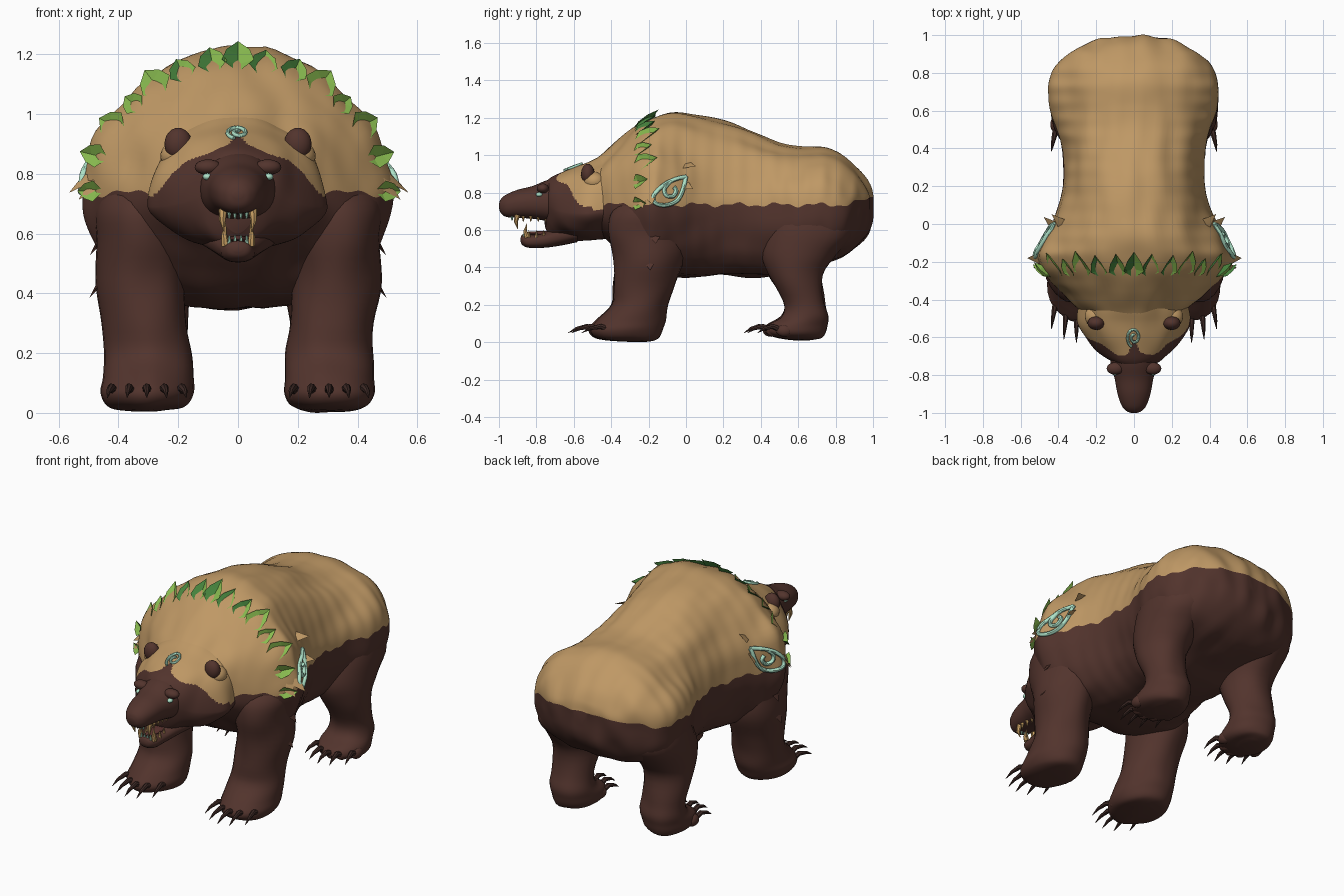
import bpy, bmesh, math
from mathutils import Vector, noise
from mathutils.bvhtree import BVHTree

if "Cube" in bpy.data.objects:
    bpy.data.objects.remove(bpy.data.objects["Cube"])


def material(name, rgb):
    m = bpy.data.materials.new(name)
    m.diffuse_color = (*rgb, 1)
    m.use_nodes = True
    m.node_tree.nodes["Principled BSDF"].inputs["Base Color"].default_value = m.diffuse_color
    return m


BROWN = material("dark brown fur", (0.085, 0.034, 0.026))
TAN = material("tan fur", (0.52, 0.315, 0.13))
CLAW = material("claw brown", (0.05, 0.024, 0.02))
LEAF = material("leaf green", (0.25, 0.50, 0.08))
DEEP = material("deep green", (0.06, 0.22, 0.045))
TEAL = material("pale teal", (0.42, 0.76, 0.58))
FANG = material("fang tan", (0.60, 0.36, 0.13))
MOUTH = material("mouth red", (0.11, 0.035, 0.03))


def finish(name, bm, mats, rule=None, smooth=True, angle=45):
    bmesh.ops.recalc_face_normals(bm, faces=bm.faces)
    if rule:
        for f in bm.faces:
            f.material_index = int(rule(f.calc_center_median()))
    me = bpy.data.meshes.new(name)
    bm.to_mesh(me)
    bm.free()
    for m in mats:
        me.materials.append(m)
    ob = bpy.data.objects.new(name, me)
    bpy.context.collection.objects.link(ob)
    if smooth:
        bpy.ops.object.select_all(action='DESELECT')
        ob.select_set(True)
        bpy.context.view_layer.objects.active = ob
        bpy.ops.object.shade_smooth_by_angle(angle=math.radians(angle))
    return ob


def spline(rows, steps):
    """Catmull-Rom interpolation of the section rows."""
    out = []
    for i in range(len(rows) - 1):
        a, b = rows[max(i - 1, 0)], rows[i]
        c, d = rows[i + 1], rows[min(i + 2, len(rows) - 1)]
        for s in range(steps):
            t = s / steps
            out.append([0.5 * (2 * q + (r - p) * t + (2 * p - 5 * q + 4 * r - u) * t * t
                               + (3 * q - p - 3 * r + u) * t ** 3)
                        for p, q, r, u in zip(a, b, c, d)])
    return out + [list(rows[-1])]


def spow(v, e):
    return math.copysign(abs(v) ** e, v)


def loft(name, rings, mats, rule=None, rough=0.0):
    bm = bmesh.new()
    loops = [[bm.verts.new(p) for p in ring] for ring in rings]
    n = len(loops[0])
    for a, b in zip(loops, loops[1:]):
        for i in range(n):
            bm.faces.new((a[i], a[(i + 1) % n], b[(i + 1) % n], b[i]))
    bm.faces.new(loops[0])
    bm.faces.new(loops[-1])
    if rough:
        bmesh.ops.recalc_face_normals(bm, faces=bm.faces)
        bm.normal_update()
        for v in bm.verts:
            v.co += v.normal * rough * noise.noise(Vector((v.co.x * 10, v.co.y * 4, v.co.z * 6)))
    return finish(name, bm, mats, rule)


def lengthwise(rows, steps, n, low=0.85, high=1.0, wave=lambda y: 0):
    """Rings along y from rows of (y, half width, top, bottom, height of widest point)."""
    rings = []
    for y, w, t, b, m in spline(rows, steps):
        m += wave(y)
        ring = []
        for i in range(n):
            a = 2 * math.pi * i / n
            c, s = math.cos(a), math.sin(a)
            ring.append((w * spow(c, 1.0 if s > 0 else low), y,
                         m + ((t - m) * spow(s, high) if s > 0 else (m - b) * spow(s, low))))
        rings.append(ring)
    return rings


def upright(rows, side, steps=4, n=28):
    """Rings along z from rows of (z, x, y, x radius, y radius)."""
    return [[(side * (x + rx * math.cos(2 * math.pi * i / n)), y + ry * math.sin(2 * math.pi * i / n), z)
             for i in range(n)] for z, x, y, rx, ry in spline(rows, steps)]


def tube(name, pts, radii, mat, n=7):
    """Round tube with a radius for each point."""
    pts = [Vector(p) for p in pts]
    rings = []
    for i, p in enumerate(pts):
        d = (pts[min(i + 1, len(pts) - 1)] - pts[max(i - 1, 0)]).normalized()
        u = d.cross(Vector((0.93, 0.2, 0.31))).normalized()
        v = d.cross(u)
        rings.append([p + radii[i] * (u * math.cos(2 * math.pi * k / n) + v * math.sin(2 * math.pi * k / n))
                      for k in range(n)])
    return loft(name, rings, [mat])


def ellipsoid(name, loc, size, mat):
    bm = bmesh.new()
    bmesh.ops.create_uvsphere(bm, u_segments=20, v_segments=12, radius=1)
    for v in bm.verts:
        v.co = Vector(loc) + Vector([a * b for a, b in zip(v.co, size)])
    return finish(name, bm, [mat])


def tufts(name, items, mat):
    """Broad fur spikes from (position, direction, surface normal, length, width)."""
    bm = bmesh.new()
    for pos, d, nor, length, width in items:
        p, d, nor = Vector(pos), Vector(d).normalized(), Vector(nor).normalized()
        s = d.cross(nor).normalized() * width
        base = p - d * length * 0.6 - nor * 0.012
        q = [bm.verts.new(c) for c in (base + s, base + nor * 0.02, base - s, base - nor * 0.03)]
        tip = bm.verts.new(p + d * length)
        for i in range(4):
            bm.faces.new((q[i], q[(i + 1) % 4], tip))
        bm.faces.new(q)
    return finish(name, bm, [mat], angle=70)


# Body, tan above a ragged hem that runs along the widest line
def hem(y):
    return 0.009 * math.sin(y * 29) + 0.006 * math.sin(y * 71) + 0.35 * max(0, y - .88)


M = .735
body = loft("body", lengthwise([
    (-.53, .19, .95, .64, M), (-.45, .29, 1.0, .575, M), (-.35, .395, 1.085, .49, M),
    (-.26, .475, 1.16, .41, M), (-.17, .52, 1.205, .37, M), (-.07, .475, 1.23, .355, M),
    (.05, .415, 1.215, .35, M), (.2, .375, 1.185, .36, M), (.35, .375, 1.135, .35, M),
    (.5, .405, 1.065, .36, M), (.62, .445, 1.04, .40, M), (.75, .45, 1.037, .43, M),
    (.85, .41, .995, .46, M), (.93, .31, .915, .52, M), (.98, .18, .835, .60, M),
    (.998, .04, .78, .70, M)], 10, 96, .78, 1.1, hem), [BROWN, TAN],
    lambda c: c.z > M + hem(c.y), 0.016)

# Head with a dark face mask
MASK = [(0, .935), (.03, .90), (.1, .868), (.17, .845), (.22, .80), (.27, .735), (.4, .67)]


def mask(c):
    x = abs(c.x)
    for (a, za), (b, zb) in zip(MASK, MASK[1:]):
        if a <= x <= b:
            line = za + (zb - za) * (x - a) / (b - a)
    if c.y > -0.5:
        line = min(line, 0.71)
    return c.z > line


head = loft("head", lengthwise([
    (-.28, .26, 1.03, .55, .72), (-.42, .29, 1.005, .55, .70), (-.52, .30, .965, .54, .69),
    (-.60, .262, .94, .54, .69), (-.67, .20, .91, .55, .70), (-.72, .145, .885, .56, .72),
    (-.75, .08, .86, .60, .75)], 15, 144, 1.2), [BROWN, TAN], mask, 0.012)

# Snout, nose and jaw
loft("snout", lengthwise([
    (-.62, .13, .885, .62, .75), (-.73, .125, .87, .645, .75), (-.82, .102, .835, .66, .75),
    (-.90, .087, .815, .665, .745), (-.96, .066, .79, .67, .735), (-.99, .04, .765, .69, .73),
    (-1.0, .015, .74, .72, .73)], 5, 32), [BROWN])
loft("lower_jaw", lengthwise([
    (-.58, .13, .64, .535, .59), (-.68, .09, .62, .515, .57), (-.76, .065, .585, .505, .55),
    (-.84, .055, .575, .505, .54), (-.875, .04, .575, .52, .55), (-.885, .012, .555, .54, .547)],
    4, 24), [BROWN])
ellipsoid("mouth_back", (0, -.70, .63), (.07, .035, .06), MOUTH)
ellipsoid("tongue", (0, -.77, .582), (.035, .09, .012), MOUTH)

# Teeth
for s in (-1, 1):
    tube("upper_fang", [(s * .05, -.90, .68), (s * .052, -.91, .645), (s * .047, -.90, .605)],
         [.015, .011, .001], FANG)
    tube("lower_fang", [(s * .043, -.85, .56), (s * .046, -.86, .595), (s * .042, -.85, .635)],
         [.014, .010, .001], FANG)
    for k in range(4):
        y = -.87 + k * .04
        tube("upper_tooth", [(s * .055, y, .675), (s * .055, y, .643)], [.011, .001], FANG)
        tube("lower_tooth", [(s * .045, y + .03, .56), (s * .045, y + .03, .60)], [.010, .001], FANG)
    for k in range(2):
        x = s * (.01 + k * .019)
        tube("upper_incisor", [(x, -.93, .68), (x, -.93, .65)], [.009, .003], TEAL)
        tube("lower_incisor", [(x, -.865, .56), (x, -.865, .593)], [.008, .003], TEAL)

# Eyes, brows and ears
for s in (-1, 1):
    ellipsoid("eye", (s * .102, -.785, .79), (.016, .018, .012), TEAL)
    ellipsoid("brow", (s * .10, -.765, .822), (.045, .032, .026), BROWN)
    ellipsoid("ear_base", (s * .20, -.49, .86), (.06, .06, .05), TAN)
    ellipsoid("ear", (s * .20, -.525, .90), (.046, .036, .054), BROWN)

# Legs and claws
FRONT = [(.76, .32, -.19, .13, .16), (.68, .325, -.205, .155, .20), (.58, .325, -.21, .155, .20),
         (.45, .328, -.20, .15, .185), (.3, .315, -.225, .143, .162), (.2, .302, -.245, .147, .15),
         (.12, .302, -.29, .15, .185), (.07, .305, -.32, .155, .195), (.03, .305, -.32, .14, .175),
         (.012, .305, -.305, .11, .13), (.004, .305, -.295, .05, .06)]
BACK = [(.8, .27, .68, .14, .17), (.6, .285, .665, .16, .235), (.47, .295, .605, .15, .20),
        (.36, .30, .585, .135, .145), (.22, .30, .63, .125, .11), (.14, .30, .635, .13, .125),
        (.09, .30, .59, .135, .165), (.05, .30, .58, .13, .165), (.025, .30, .60, .10, .125),
        (.016, .30, .61, .05, .06)]
for s in (-1, 1):
    for part, rows, toe, size in (("front", FRONT, -.475, 1.0), ("back", BACK, .435, .8)):
        loft(part + "_leg", upright(rows, s), [BROWN], rough=0.012)
        for k in range(-2, 3):
            x, y = s * (.305 + k * .054), toe + .018 * k * k
            fan = s * k * .012
            ellipsoid(part + "_toe", (x, y + .02, .062), (.03, .045, .033), BROWN)
            tube(part + "_claw", [(x, y - .005, .068), (x + fan * .4, y - .055 * size, .085),
                 (x + fan * .8, y - .11 * size, .073), (x + fan, y - .155 * size, .05)],
                 [.017, .014, .009, .001], CLAW)

tree = BVHTree.FromObject(body, bpy.context.evaluated_depsgraph_get())


def on_side(s, y, z):
    hit, nor, _, _ = tree.ray_cast(Vector((2 * s, y, z)), Vector((-s, 0, 0)))
    return hit, nor


# Fur clumps: shoulder cape fringe and legs
cape, dark = [], []
for s in (-1, 1):
    for y, z, ln, down in ((-.24, .77, .075, -.7), (-.19, .79, .08, -.55), (-.01, .84, .07, -.25),
                           (.0, .95, .075, -.1)):
        p, nor = on_side(s, y, z)
        cape.append((p, (s * .6, .6 if y > -.1 else .1, down), nor, ln, .06))
    for x, y, z in ((.455, -.2, .74), (.455, -.17, .60), (.455, -.2, .46)):
        dark.append((Vector((s * x, y, z)), (s * .45, .1, -.8), (s, 0, .4), .085, .085))
tufts("tan_fur_clumps", cape, TAN)
tufts("brown_fur_clumps", dark, BROWN)

# Leaf collar: cupped leaves, two-tone near the spine and light lower down
bm = bmesh.new()
for x, z, size in ((0, 1.20, 1.15), (.09, 1.20, 1.05), (.19, 1.15, 1), (.275, 1.095, 1.2), (.345, 1.02, .85),
                   (.42, .945, 1.1), (.485, .835, .85), (.47, .70, .75)):
    for s in ((1,) if x == 0 else (-1, 1)):
        out = Vector((s * x, 0, (z - .72) * .9 + .02)).normalized()
        d = (out * .6 + Vector((0, .8 if z > .9 else .5, 0))).normalized()
        hit, nor, _, _ = tree.ray_cast(Vector((0, -.285, .74)) + out * 2, -out)
        side = d.cross(out).normalized() * .047 * size
        up = side.cross(d).normalized() * .014
        b = hit - out * .006
        rim = ((.045, 1), (.095, .72))
        left = [bm.verts.new(b + d * a * size + side * w + up) for a, w in rim]
        right = [bm.verts.new(b + d * a * size - side * w + up) for a, w in rim]
        ridge = [bm.verts.new(b + d * a * size - up * .5) for a, w in rim]
        keel = [bm.verts.new(b + d * a * size - up * 1.3) for a, w in rim]
        root, tip = bm.verts.new(b), bm.verts.new(b + d * .15 * size)
        shade = 1 if x < .25 else 0
        for edge, mid, i in ((left, ridge, 0), (right, ridge, shade), (left, keel, shade), (right, keel, 1)):
            for f in ((root, edge[0], mid[0]), (edge[0], edge[1], mid[1], mid[0]), (edge[1], tip, mid[1])):
                bm.faces.new(f).material_index = i
finish("leaf_collar", bm, [LEAF, DEEP], smooth=False)

# Swirls on the shoulders and forehead
DROP = [(.0, .885), (-.055, .872), (-.12, .84), (-.172, .785), (-.165, .745), (-.11, .732), (-.05, .755),
        (-.018, .81), (.0, .885)]
CURL = [(-.085, .86), (-.115, .82), (-.105, .785), (-.07, .78), (-.052, .81), (-.065, .83)]
for s in (-1, 1):
    for line in (DROP, CURL):
        pts = [on_side(s, y, z)[0] + Vector((s * .008, 0, 0)) for y, z in spline(line, 4)]
        tube("shoulder_swirl", pts, [.0115] * len(pts), TEAL, 8)
top = BVHTree.FromObject(head, bpy.context.evaluated_depsgraph_get())
pts = []
for i in range(36):
    a, r = 1.2 + i * .27, .008 + i / 35 * .030
    p = Vector((r * math.cos(a), -.60 + 1.4 * r * math.sin(a), 2))
    pts.append(top.ray_cast(p, Vector((0, 0, -1)))[0] + Vector((0, 0, .005)))
tube("forehead_swirl", pts, [.0075] * len(pts), TEAL, 8)
